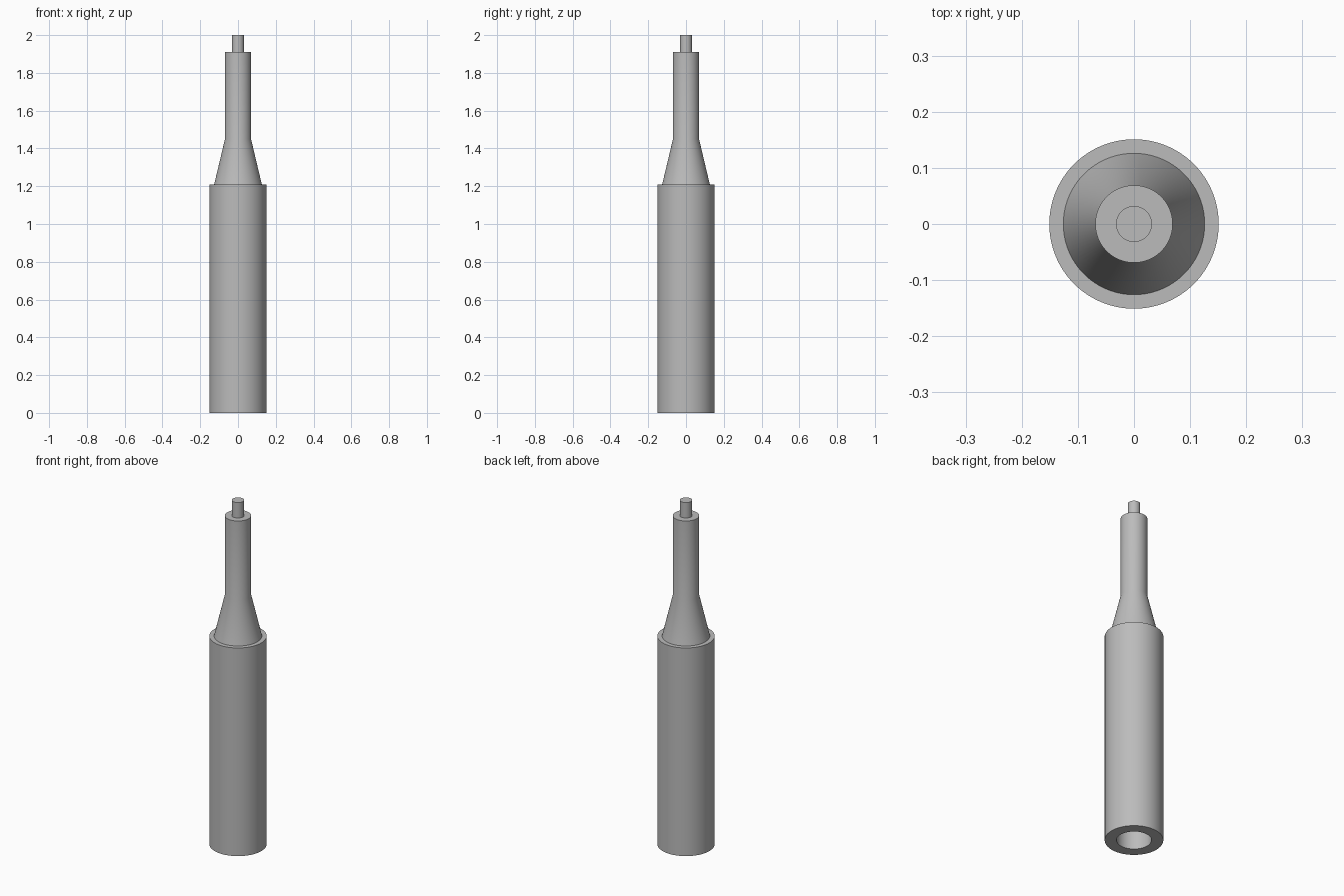
import bpy
import bmesh
from math import radians, tau
from mathutils import Matrix, Vector

old = bpy.data.objects.get("Cube")
if old:
    bpy.data.objects.remove(old, do_unlink=True)

SEGMENTS = 96

# One plain metal colour
GREY = (0.5, 0.5, 0.5, 1.0)
metal = bpy.data.materials.new("grey_metal")
metal.use_nodes = True
metal.diffuse_color = GREY
metal.node_tree.nodes["Principled BSDF"].inputs["Base Color"].default_value = GREY


def lathe(name, profile):
    """Spin a (radius, height) profile around the z axis."""
    bm = bmesh.new()
    verts = [bm.verts.new((r, 0, z)) for r, z in profile]
    edges = [bm.edges.new(pair) for pair in zip(verts, verts[1:])]
    bmesh.ops.spin(bm, geom=verts + edges, cent=(0, 0, 0), axis=(0, 0, 1),
                   angle=tau, steps=SEGMENTS, use_merge=True)
    bmesh.ops.remove_doubles(bm, verts=bm.verts, dist=0.0001)
    # Profiles run upward along the outside, so the skin must face outward
    bm.normal_update()
    outer = max(bm.faces, key=lambda f: f.calc_center_median().xy.length
                if abs(f.normal.z) < 0.5 else 0)
    if outer.normal.xy.dot(outer.calc_center_median().xy) < 0:
        bmesh.ops.reverse_faces(bm, faces=bm.faces)
    mesh = bpy.data.meshes.new(name)
    bm.to_mesh(mesh)
    bm.free()
    mesh.materials.append(metal)
    obj = bpy.data.objects.new(name, mesh)
    bpy.context.collection.objects.link(obj)
    bpy.ops.object.select_all(action='DESELECT')
    obj.select_set(True)
    bpy.context.view_layer.objects.active = obj
    bpy.ops.object.shade_smooth_by_angle(angle=radians(30))
    return obj


# Thick sleeve with a blind bore in its underside and a shoulder on top
lathe("sleeve", [(0, 1.0), (0.09, 1.0), (0.09, 0), (0.151, 0),
                 (0.151, 1.21), (0.126, 1.21)])

# Tapered neck rising into a slim shaft
lathe("tapered_shaft", [(0.126, 1.21), (0.069, 1.45), (0.069, 1.91), (0.032, 1.91)])

# Small pin at the top
lathe("tip_pin", [(0.032, 1.91), (0.032, 2.0), (0, 2.0)])
